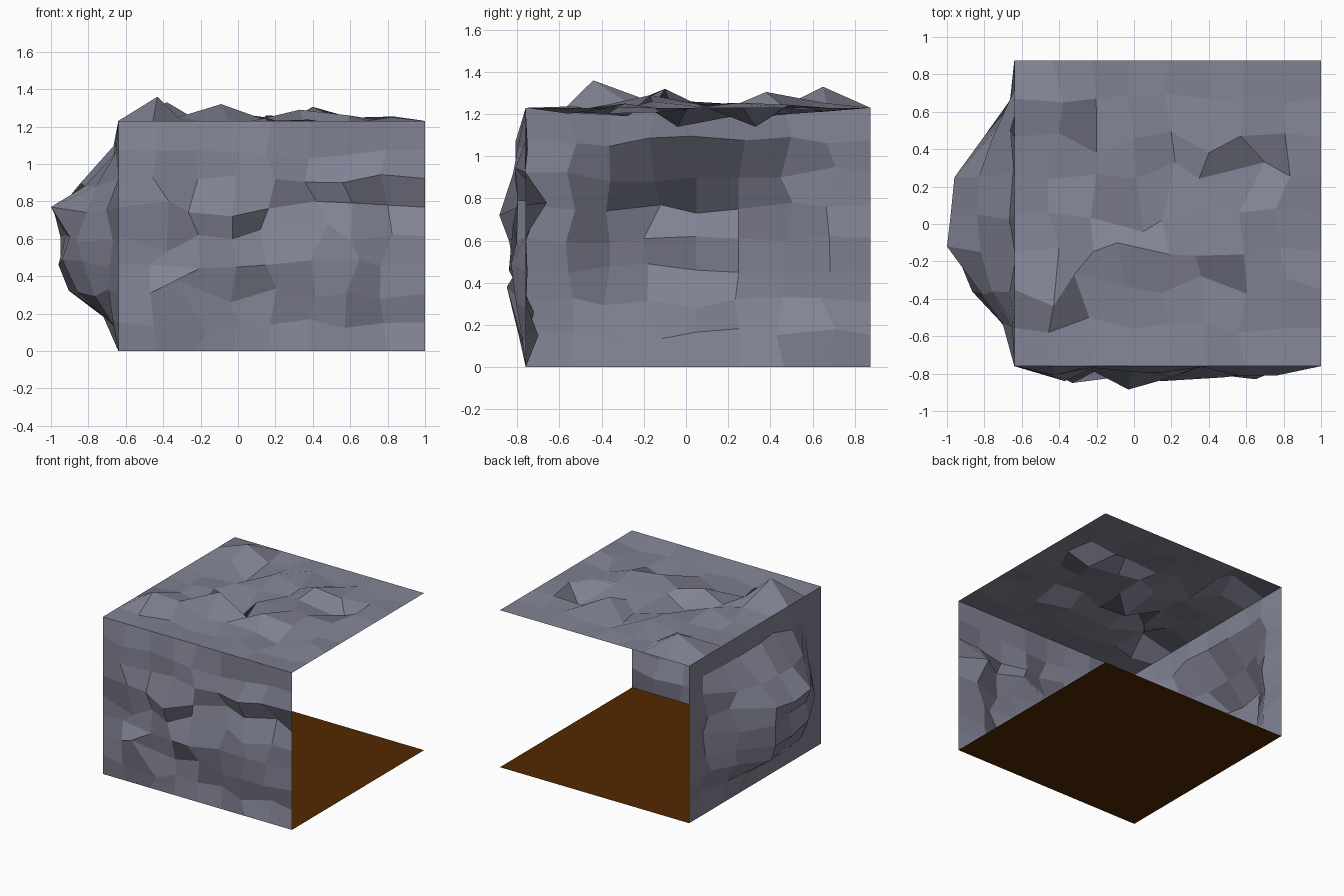
import bpy, bmesh, random
from mathutils import Vector

if "Cube" in bpy.data.objects:
    bpy.data.objects.remove(bpy.data.objects["Cube"])

LEFT, RIGHT, FRONT, BACK, TOP = -0.64, 1.0, -0.76, 0.875, 1.23
STEPS = 8


def material(name, colour):
    mat = bpy.data.materials.new(name)
    mat.use_nodes = True
    mat.diffuse_color = (*colour, 1)
    mat.node_tree.nodes["Principled BSDF"].inputs["Base Color"].default_value = (*colour, 1)
    return mat


STONE = material("grey stone", (0.225, 0.23, 0.30))
EARTH = material("brown earth", (0.086, 0.022, 0.0))


def sheet(name, mat, place, a_range, b_range, steps, relief=None, landmarks=(), seed=0):
    """Grid sheet with fixed borders, jittered inside; landmarks pin chosen peaks and dents."""
    rng = random.Random(seed)
    (a0, a1), (b0, b1) = a_range, b_range
    points = {}
    for i in range(steps + 1):
        for j in range(steps + 1):
            a = a0 + (a1 - a0) * i / steps
            b = b0 + (b1 - b0) * j / steps
            depth = 0
            if 0 < i < steps and 0 < j < steps:
                a += rng.uniform(-0.04, 0.04)
                b += rng.uniform(-0.03, 0.03)
                depth = relief(a, b) + rng.uniform(-0.03, 0.03)
            points[i, j] = Vector((a, b, depth))

    # Pull the nearest free inner point onto each landmark
    free = [k for k in points if 0 < min(k) and max(k) < steps]
    for mark in landmarks:
        key = min(free, key=lambda k: (points[k].xy - Vector(mark[:2])).length)
        points[key] = Vector(mark)
        free.remove(key)

    bm = bmesh.new()
    verts = {k: bm.verts.new(place(*p)) for k, p in points.items()}
    for i in range(steps):
        for j in range(steps):
            bm.faces.new([verts[i, j], verts[i + 1, j], verts[i + 1, j + 1], verts[i, j + 1]])
    mesh = bpy.data.meshes.new(name)
    bm.to_mesh(mesh)
    bm.free()
    mesh.materials.append(mat)
    obj = bpy.data.objects.new(name, mesh)
    bpy.context.collection.objects.link(obj)
    return obj


def ramp(value, low, high):
    t = max(0, min(1, (value - low) / (high - low)))
    return t * t * (3 - 2 * t)


def hollow(y, z):
    """Dome-shaped recess of the side wall."""
    across = ramp(y, -0.68, -0.1) * ramp(y, 0.7, 0.2)
    return 0.34 * across * ramp(z, 0.1, 0.43) * ramp(z, 1.14, 0.75)


# Floor
sheet("floor", EARTH, lambda a, b, d: (a, b, d), (LEFT, RIGHT), (FRONT, BACK), 1)

# Roof, with crags and dents
sheet("roof", STONE, lambda a, b, d: (a, b, TOP + d), (LEFT, RIGHT), (FRONT, BACK), STEPS,
      lambda a, b: 0, [
          (-0.43, -0.44, 0.13), (-0.24, -0.5, -0.02), (-0.32, -0.27, 0.02),
          (-0.09, -0.1, 0.09), (0.05, -0.04, -0.09), (0.15, 0.02, 0.03),
          (0.4, 0.38, 0.075), (0.7, 0.33, -0.09), (0.57, 0.47, 0),
          (-0.38, 0.65, 0.1), (-0.2, 0.38, -0.04), (0, 0.46, 0.04),
          (0.22, 0.33, -0.02), (0.43, 0.1, 0.01), (0.33, -0.17, 0.06),
          (0.36, -0.28, -0.04), (0.82, -0.29, 0.02),
      ], seed=4)

# Front wall, with ledges jutting outward
sheet("front_wall", STONE, lambda a, b, d: (a, FRONT - d, b), (LEFT, RIGHT), (0, TOP), STEPS,
      lambda a, b: 0.02, [
          (-0.03, 0.72, 0.125), (-0.37, 0.8, 0.08), (-0.38, 0.53, 0),
          (-0.21, 0.62, 0), (-0.03, 0.6, 0.08), (-0.33, 0.38, 0.09),
          (-0.17, 0.1, 0.01), (-0.04, 0.26, -0.04), (0.15, 0.46, 0.08),
          (0.17, 0.14, -0.02), (0.12, 0.65, -0.02), (0.2, 0.92, 0.06),
          (0.48, 0.68, 0.06), (0.42, 0.8, -0.04), (0.38, 1.03, -0.01),
          (0.56, 0.9, 0.05), (0.65, 0.49, 0.07), (0.38, 0.17, -0.02),
          (0.78, 0.15, -0.06), (0.8, 0.78, -0.1),
      ], seed=7)

# Side wall, bulging out into a terraced hollow
sheet("side_wall", STONE, lambda a, b, d: (LEFT - d, a, b), (BACK, FRONT), (0, TOP), STEPS,
      hollow, [
          (-0.12, 0.77, 0.36), (0.05, 0.73, 0.34), (0.25, 0.75, 0.32),
          (-0.2, 0.61, 0.26), (0.05, 0.62, 0.28), (0.25, 0.61, 0.31),
          (-0.18, 0.49, 0.3), (0.05, 0.46, 0.32), (0.25, 0.45, 0.31),
          (-0.36, 0.88, 0.12), (-0.15, 0.88, 0.18), (0.05, 0.9, 0.2),
          (0.25, 0.9, 0.19), (0.45, 0.9, 0.12), (0.05, 0.28, 0.2),
          (0.47, 0.6, 0.16), (-0.36, 0.48, 0.19),
      ], seed=2)
